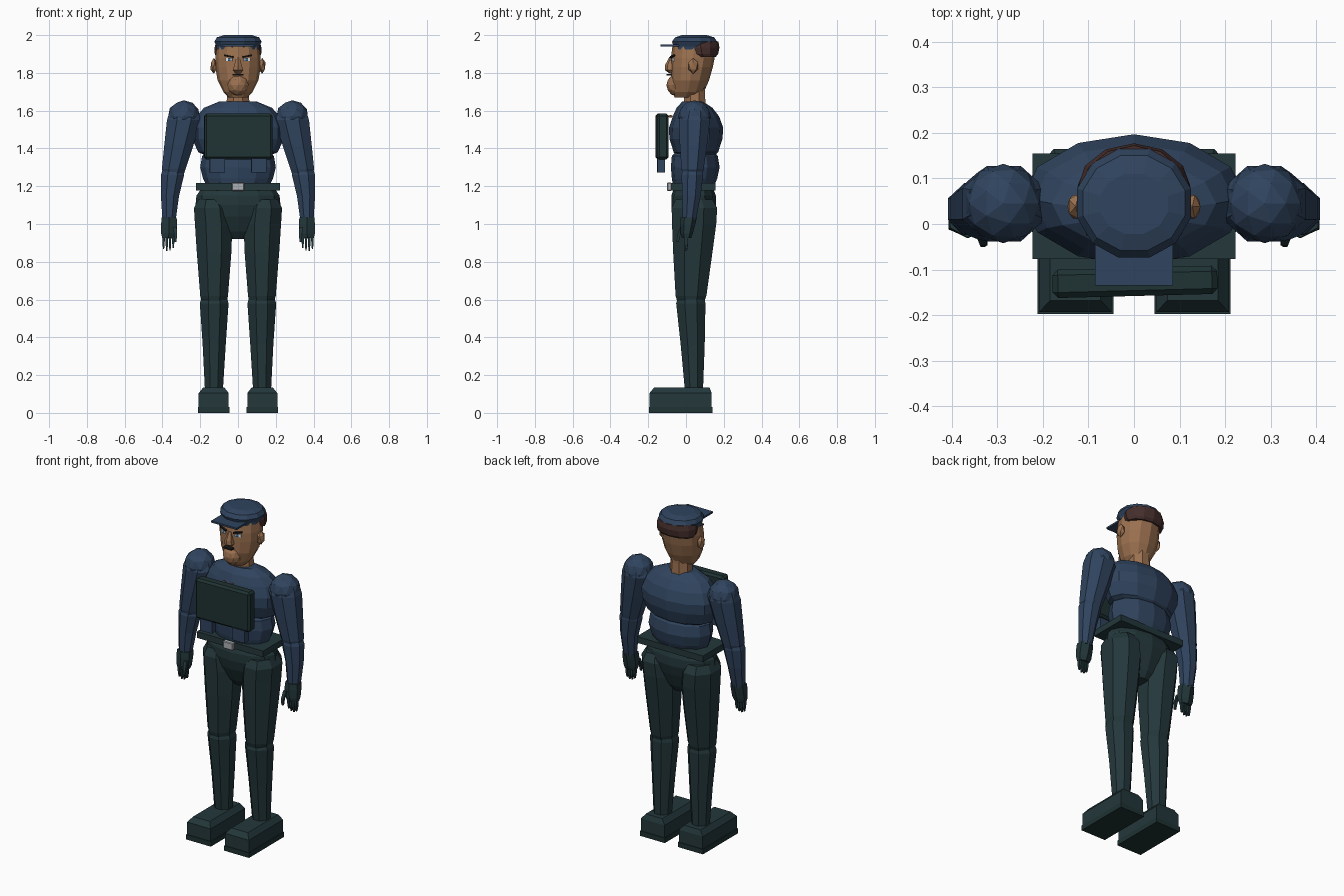
import bpy, bmesh, math
from mathutils import Matrix, Vector


def material(name, rgb):
    m = bpy.data.materials.new(name)
    m.diffuse_color = (*rgb, 1)
    return m


BLUE = material("navy cloth", (0.029, 0.057, 0.112))
GREEN = material("dark green cloth", (0.017, 0.038, 0.043))
ARMOUR = material("dark armour", (0.014, 0.032, 0.032))
SKIN = material("skin", (0.33, 0.165, 0.08))
HAIR = material("brown hair", (0.06, 0.028, 0.025))
METAL = material("buckle metal", (0.42, 0.44, 0.46))
WHITE = material("eye white", (0.75, 0.75, 0.75))
IRIS = material("iris blue", (0.05, 0.18, 0.35))
BLACK = material("near black", (0.012, 0.01, 0.01))


def finish(name, bm, mat):
    bmesh.ops.recalc_face_normals(bm, faces=bm.faces)
    me = bpy.data.meshes.new(name)
    bm.to_mesh(me)
    bm.free()
    me.materials.append(mat)
    ob = bpy.data.objects.new(name, me)
    bpy.context.collection.objects.link(ob)
    return ob


def loft(name, rows, mat, n=8, flat=True, side=1):
    """Stack of n-sided rings; each row is (z, x0, x1, y0, y1)."""
    bm = bmesh.new()
    grow = 1 / math.cos(math.pi / n) if flat else 1
    rings = []
    for z, x0, x1, y0, y1 in rows:
        ring = []
        for i in range(n):
            a = 2 * math.pi * (i + (0.5 if flat else 0)) / n
            x = (x0 + x1) / 2 + math.cos(a) * (x1 - x0) / 2 * grow
            y = (y0 + y1) / 2 + math.sin(a) * (y1 - y0) / 2 * grow
            ring.append(bm.verts.new((side * x, y, z)))
        rings.append(ring)
    for a, b in zip(rings, rings[1:]):
        for i in range(n):
            j = (i + 1) % n
            bm.faces.new((a[i], a[j], b[j], b[i]))
    bm.faces.new(rings[0])
    bm.faces.new(rings[-1])
    return finish(name, bm, mat)


def sym(rows):
    """Rows (z, half width, y0, y1) centred on x = 0."""
    return [(z, -w, w, y0, y1) for z, w, y0, y1 in rows]


def box(name, centre, size, mat, rot=(0, 0, 0), bevel=0):
    bm = bmesh.new()
    bmesh.ops.create_cube(bm, size=1)
    bmesh.ops.scale(bm, vec=size, verts=bm.verts)
    if bevel:
        bmesh.ops.bevel(bm, geom=bm.edges[:], offset=bevel, segments=1, affect='EDGES')
    ob = finish(name, bm, mat)
    ob.location, ob.rotation_euler = centre, rot
    return ob


def ball(name, centre, radii, mat, sub=2):
    bm = bmesh.new()
    bmesh.ops.create_icosphere(bm, subdivisions=sub, radius=1)
    bmesh.ops.transform(bm, verts=bm.verts,
                        matrix=Matrix.Translation(centre) @ Matrix.Diagonal((*radii, 1)))
    return finish(name, bm, mat)


# Torso: chest over a narrower abdomen, then the pelvis
loft("chest", sym([(1.345, .13, -.03, .13), (1.38, .21, -.065, .17), (1.45, .243, -.088, .193),
                   (1.51, .245, -.09, .197), (1.57, .22, -.07, .175), (1.615, .18, -.05, .14),
                   (1.648, .10, -.02, .09)]), BLUE, 12, False)
loft("abdomen", sym([(1.19, .16, -.065, .145), (1.24, .185, -.075, .165), (1.30, .2, -.08, .178),
                     (1.36, .19, -.075, .168), (1.42, .12, -.02, .12)]), BLUE, 12, False)
loft("pelvis", sym([(.92, .045, 0, .09), (.96, .09, -.03, .115), (1.04, .165, -.065, .145),
                    (1.10, .225, -.078, .16), (1.15, .22, -.078, .158),
                    (1.185, .195, -.065, .145)]), GREEN, 12, False)

# Belt and buckle
box("belt", (0, .039, 1.197), (.446, .232, .038), GREEN)
box("buckle", (0, -.088, 1.197), (.066, .024, .044), METAL, bevel=.004)

# Chest plate with two pouches hanging below
tilt = (0, 0, math.radians(1.5))
box("chest_plate", (.002, -.127, 1.463), (.362, .062, .243), ARMOUR, tilt, bevel=.012)
for s in (-1, 1):
    box("pouch", (s * .11, -.132, 1.31), (.08, .042, .075), BLUE, tilt)
    ball("button", (s * .028 - .01, -.082, 1.57), (.008, .012, .008), SKIN, 1)

for s in (-1, 1):
    # Shoe with sole
    loft("sole", [(0, .045, .212, -.197, .14), (.03, .045, .212, -.197, .14)], ARMOUR, 4, side=s)
    loft("shoe", [(.03, .049, .208, -.193, .136), (.105, .049, .208, -.193, .136),
                  (.135, .073, .184, -.168, .124)], GREEN, 4, side=s)
    # Leg: shin and thigh overlap at the knee
    loft("shin", [(.12, .08, .175, -.006, .09), (.36, .065, .187, -.028, .099),
                  (.58, .05, .202, -.052, .103), (.615, .06, .19, -.04, .095)], GREEN, 8, side=s)
    loft("thigh", [(.585, .06, .19, -.045, .095), (.62, .053, .2, -.055, .108),
                   (.85, .035, .218, -.068, .14), (1.0, .03, .228, -.074, .16),
                   (1.085, .04, .233, -.076, .165), (1.13, .07, .21, -.055, .14)], GREEN, 8, side=s)
    # Arm: round shoulder, upper arm, forearm
    ball("shoulder", (s * .287, .045, 1.568), (.087, .087, .087), BLUE)
    loft("upper_arm", [(1.25, .292, .392, -.014, .085), (1.29, .278, .403, -.024, .093),
                       (1.42, .235, .39, -.033, .112), (1.55, .195, .376, -.038, .127),
                       (1.60, .215, .36, -.02, .115)], BLUE, 8, side=s)
    loft("forearm", [(1.02, .33, .4, -.018, .052), (1.15, .312, .408, -.02, .078),
                     (1.26, .285, .408, -.024, .09), (1.31, .298, .39, -.01, .08)], BLUE, 8, side=s)
    # Gloved hand with fingers and thumb
    loft("glove", [(.925, .335, .401, -.018, .024), (.95, .325, .407, -.024, .032),
                   (1.0, .322, .407, -.026, .044), (1.035, .325, .404, -.024, .052)],
         GREEN, 6, side=s)
    for i, tip in enumerate((.872, .86, .858, .868)):
        x = .343 + i * .017
        loft("finger", [(tip, x - .003, x + .003, -.004, .006), (tip + .03, x - .006, x + .006, -.008, .01),
                        (.94, x - .007, x + .007, -.009, .012)], GREEN, 4, side=s)
    loft("thumb", [(.905, .327, .337, -.05, -.038), (.94, .322, .338, -.047, -.03),
                   (.985, .325, .345, -.03, -.01)], GREEN, 4, side=s)

# Neck and head
loft("neck", sym([(1.6, .064, -.01, .105), (1.70, .056, -.01, .1), (1.74, .054, -.01, .1)]), SKIN, 8)
loft("head", sym([(1.67, .05, -.06, .06), (1.70, .078, -.075, .095), (1.76, .108, -.08, .122),
                  (1.83, .12, -.08, .142), (1.88, .12, -.08, .152), (1.94, .112, -.072, .155)]),
     SKIN, 12, False)
ball("chin", (0, -.052, 1.735), (.058, .052, .058), SKIN)

# Facial features
loft("nose", sym([(1.797, .012, -.085, -.06), (1.815, .027, -.108, -.06), (1.84, .02, -.108, -.06),
                  (1.885, .008, -.086, -.06)]), SKIN, 6)
box("moustache", (0, -.09, 1.79), (.056, .025, .009), BLACK)
for s in (-1, 1):
    turn = s * math.radians(20)
    box("eye", (s * .048, -.07, 1.871), (.038, .009, .016), WHITE, (0, 0, turn))
    box("iris", (s * .046, -.0745, 1.871), (.015, .005, .016), IRIS, (0, 0, turn))
    box("eyebrow", (s * .048, -.071, 1.888), (.05, .012, .008), BLACK, (0, s * math.radians(-10), turn))
    ball("ear", (s * .128, .038, 1.837), (.02, .03, .042), SKIN, 1)

# Hair: band around the back and sides, under the cap
hair = loft("hair", sym([(1.885, .115, .03, .158), (1.90, .123, .0, .17), (1.935, .124, -.02, .177),
                         (1.965, .115, -.02, .172)]), HAIR, 12, False)

# Cap crown and flat brim
loft("cap_crown", sym([(1.925, .112, -.064, .14), (1.94, .114, -.066, .15), (1.965, .125, -.074, .165),
                       (1.988, .112, -.058, .15), (2.0, .075, -.022, .11)]), BLUE, 12)
box("cap_brim", (0, -.075, 1.944), (.172, .12, .011), BLUE)
